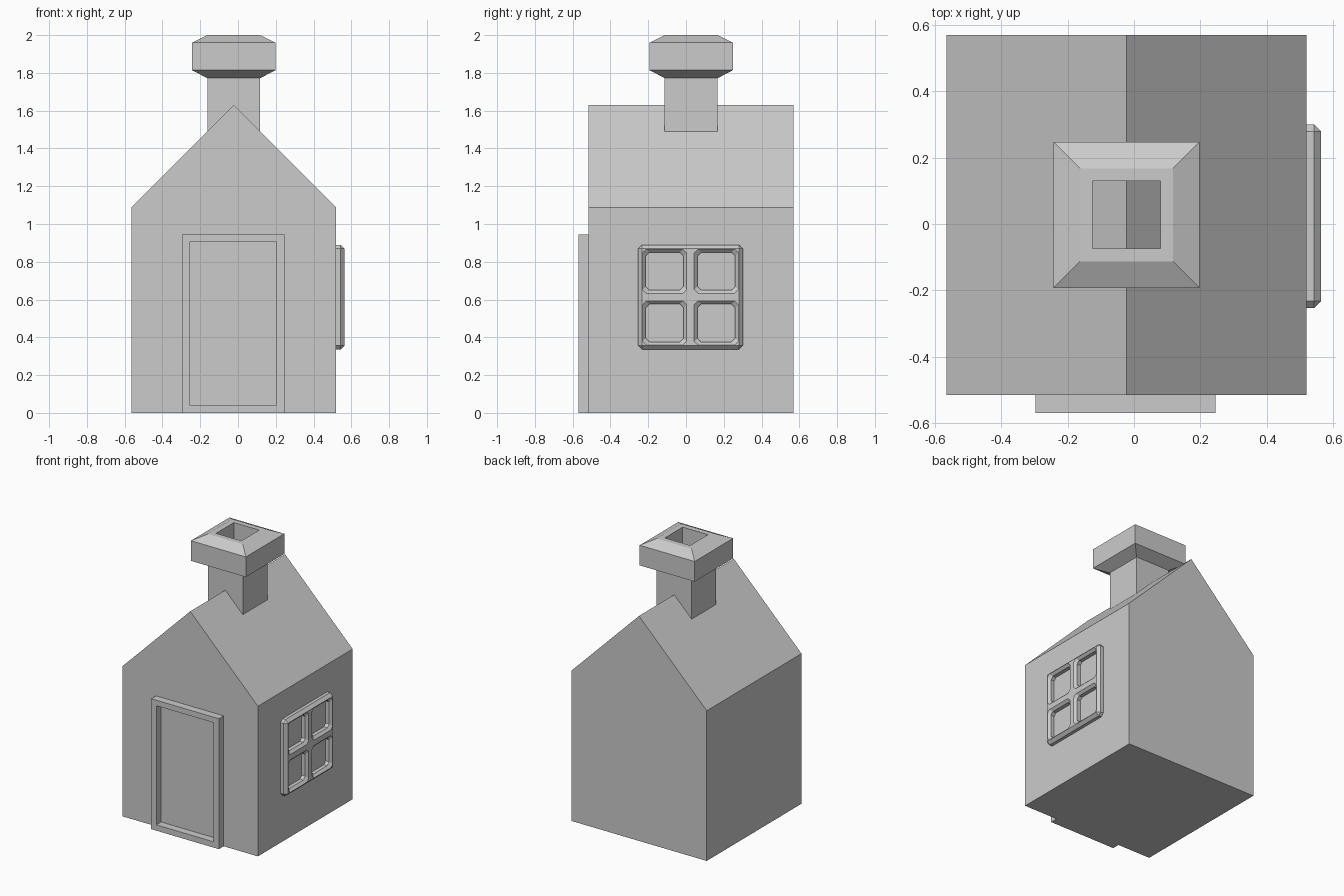
import bpy, bmesh
from mathutils import Vector

cube = bpy.data.objects.get("Cube")
if cube:
    bpy.data.objects.remove(cube, do_unlink=True)

CX, CY = -0.0225, 0.0275     # centre of the house body
HALF = 0.5425                # half width of the house body
WALL_X, WALL_Y = CX + HALF, CY - HALF

plaster = bpy.data.materials.new("plain_grey")
plaster.use_nodes = True
GREY = (0.6, 0.6, 0.6, 1)
plaster.diffuse_color = GREY
plaster.node_tree.nodes["Principled BSDF"].inputs["Base Color"].default_value = GREY


def finish(name, bm):
    bmesh.ops.recalc_face_normals(bm, faces=bm.faces)
    mesh = bpy.data.meshes.new(name)
    bm.to_mesh(mesh)
    bm.free()
    mesh.materials.append(plaster)
    obj = bpy.data.objects.new(name, mesh)
    bpy.context.collection.objects.link(obj)
    return obj


def loft(name, rings, closed=False):
    """Skin equal-length rings of points; cap the ends, or join last to first."""
    bm = bmesh.new()
    loops = [[bm.verts.new(p) for p in ring] for ring in rings]
    pairs = list(zip(loops, loops[1:]))
    if closed:
        pairs.append((loops[-1], loops[0]))
    else:
        bm.faces.new(loops[0])
        bm.faces.new(loops[-1])
    n = len(loops[0])
    for a, b in pairs:
        for i in range(n):
            j = (i + 1) % n
            bm.faces.new((a[i], a[j], b[j], b[i]))
    return finish(name, bm)


# House body: gabled outline pushed from front to back
outline = [(-HALF, 0), (HALF, 0), (HALF, 1.088), (0, 1.63), (-HALF, 1.088)]
loft("house_body", [[(CX + x, y, z) for x, z in outline]
                    for y in (WALL_Y, CY + HALF)])

# Chimney: square rings up the outside, over the cap and down the flue
profile = [(0.14, 1.35), (0.14, 1.772), (0.22, 1.814), (0.22, 1.96),
           (0.14, 2.0), (0.102, 2.0), (0.102, 1.35)]
corners = [(-1, -1), (1, -1), (1, 1), (-1, 1)]
loft("chimney", [[(CX + h * a, CY + h * b, z) for a, b in corners]
                 for h, z in profile], closed=True)


# Door frame: rectangular rings, outer and inner, front and back
def door_ring(half, low, high, y):
    return [(CX - 0.003 + s * half, y, z)
            for s, z in ((-1, low), (1, low), (1, high), (-1, high))]


FRONT, BACK = -0.57, WALL_Y + 0.002
loft("door_frame", [door_ring(0.271, 0, 0.945, BACK), door_ring(0.271, 0, 0.945, FRONT),
                    door_ring(0.23, 0.042, 0.905, FRONT), door_ring(0.23, 0.042, 0.905, BACK)],
     closed=True)

# Window frame: block with every edge chamfered except those at the wall
WZ, WH, OUT = 0.613, 0.277, 0.5645
bm = bmesh.new()
bmesh.ops.create_cube(bm, size=1)
depth = OUT - WALL_X + 0.002
for v in bm.verts:
    v.co = Vector((OUT - depth / 2 + v.co.x * depth,
                   CY - 0.004 + v.co.y * 2 * WH, WZ + v.co.z * 2 * WH))
edges = [e for e in bm.edges if max(v.co.x for v in e.verts) > OUT - 0.001]
bmesh.ops.bevel(bm, geom=edges, offset=0.021, segments=1, affect='EDGES')
window = finish("window_frame", bm)


# Four flared, corner-cut openings
def octagon(x, y, z, h, c):
    k = h - c
    pts = [(h, -k), (h, k), (k, h), (-k, h), (-h, k), (-h, -k), (-k, -h), (k, -h)]
    return [(x, y + a, z + b) for a, b in pts]


for sy in (-1, 1):
    for sz in (-1, 1):
        y, z = CY - 0.004 + sy * 0.137, WZ + sz * 0.137
        cutter = loft("pane_cutter", [octagon(WALL_X - 0.05, y, z, 0.1, 0.02),
                                      octagon(OUT - 0.017, y, z, 0.1, 0.02),
                                      octagon(OUT + 0.003, y, z, 0.12, 0.02)])
        cutter.hide_render = True
        cutter.hide_viewport = True
        cut = window.modifiers.new("pane_opening", 'BOOLEAN')
        cut.operation = 'DIFFERENCE'
        cut.solver = 'EXACT'
        cut.object = cutter
